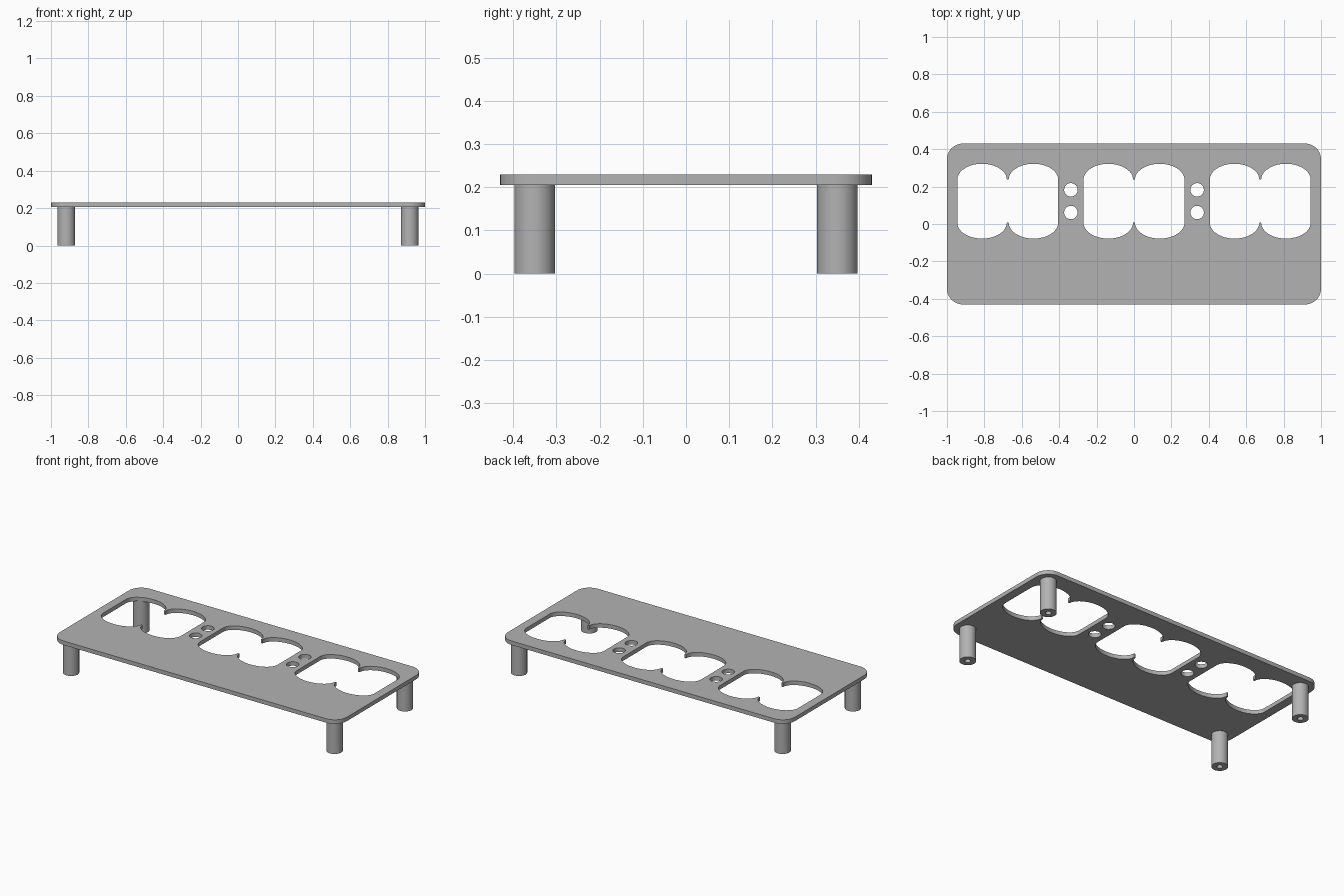
import bpy, bmesh
from math import sin, cos, pi, radians

TOP, UNDER = 0.23, 0.205      # plate surfaces
HALF_X, HALF_Y = 1.0, 0.43
ROW_Y = 0.122                 # centre line of the openings

cube = bpy.data.objects.get("Cube")
if cube:
    bpy.data.objects.remove(cube, do_unlink=True)

grey = bpy.data.materials.new("grey_plastic")
grey.use_nodes = True
grey.diffuse_color = (0.45, 0.45, 0.45, 1)
grey.node_tree.nodes["Principled BSDF"].inputs["Base Color"].default_value = (0.45, 0.45, 0.45, 1)


def arc(cx, cy, rx, ry, start, end, steps):
    """Points on an elliptical arc, angles in degrees."""
    angles = [radians(start + (end - start) * i / steps) for i in range(steps + 1)]
    return [(cx + rx * cos(a), cy + ry * sin(a)) for a in angles]


def finish(bm, name):
    bmesh.ops.recalc_face_normals(bm, faces=bm.faces)
    mesh = bpy.data.meshes.new(name)
    bm.to_mesh(mesh)
    bm.free()
    mesh.materials.append(grey)
    obj = bpy.data.objects.new(name, mesh)
    bpy.context.collection.objects.link(obj)
    bpy.ops.object.select_all(action='DESELECT')
    obj.select_set(True)
    bpy.context.view_layer.objects.active = obj
    bpy.ops.object.shade_smooth_by_angle(angle=radians(30))
    return obj


def plate_outline(r=0.085):
    x, y = HALF_X - r, HALF_Y - r
    corners = [(x, y, 0), (-x, y, 90), (-x, -y, 180), (x, -y, 270)]
    return [p for cx, cy, a in corners for p in arc(cx, cy, r, r, a, a + 90, 10)]


def double_opening(cx):
    """Two lobes side by side, joined in the middle between two short cusps."""
    off, rx, ry, straight = 0.1375, 0.1325, 0.085, 0.115
    points = []
    for side, start in ((1, 0), (-1, 180)):
        for lobe in (side, -side):
            points += arc(cx + lobe * off, ROW_Y + side * straight,
                          rx, ry, start, start + 180, 24)
    return points


# Top plate: outline and openings filled together, then thickened
loops = [plate_outline()]
loops += [double_opening(cx) for cx in (-0.675, 0, 0.675)]
loops += [arc(sx * 0.3375, ROW_Y + sy * 0.0605, 0.036, 0.036, 0, 360, 32)[:-1]
          for sx in (-1, 1) for sy in (-1, 1)]
bm = bmesh.new()
edges = []
for loop in loops:
    verts = [bm.verts.new((x, y, UNDER)) for x, y in loop]
    edges += [bm.edges.new((a, b)) for a, b in zip(verts, verts[1:] + verts[:1])]
bmesh.ops.triangle_fill(bm, edges=edges, use_beauty=True, normal=(0, 0, 1))
raised = bmesh.ops.extrude_face_region(bm, geom=bm.faces[:])["geom"]
bmesh.ops.translate(bm, vec=(0, 0, TOP - UNDER),
                    verts=[g for g in raised if isinstance(g, bmesh.types.BMVert)])
finish(bm, "top_plate")


# Legs: turned posts with a screw hole in the foot
def leg(name, x, y, radius=0.047, hole=0.017, depth=0.15):
    bm = bmesh.new()
    profile = [(0, depth), (hole, depth), (hole, 0), (radius, 0), (radius, UNDER), (0, UNDER)]
    verts = [bm.verts.new((r, 0, z)) for r, z in profile]
    edges = [bm.edges.new(pair) for pair in zip(verts, verts[1:])]
    bmesh.ops.spin(bm, geom=verts + edges, cent=(0, 0, 0), axis=(0, 0, 1),
                   angle=2 * pi, steps=40)
    bmesh.ops.remove_doubles(bm, verts=bm.verts, dist=0.0001)
    finish(bm, name).location = (x, y, 0)


for side, sx in (("left", 1), ("right", -1)):
    for end, sy in (("front", -1), ("back", 1)):
        leg(f"{end}_{side}_leg", sx * 0.918, sy * 0.35)
